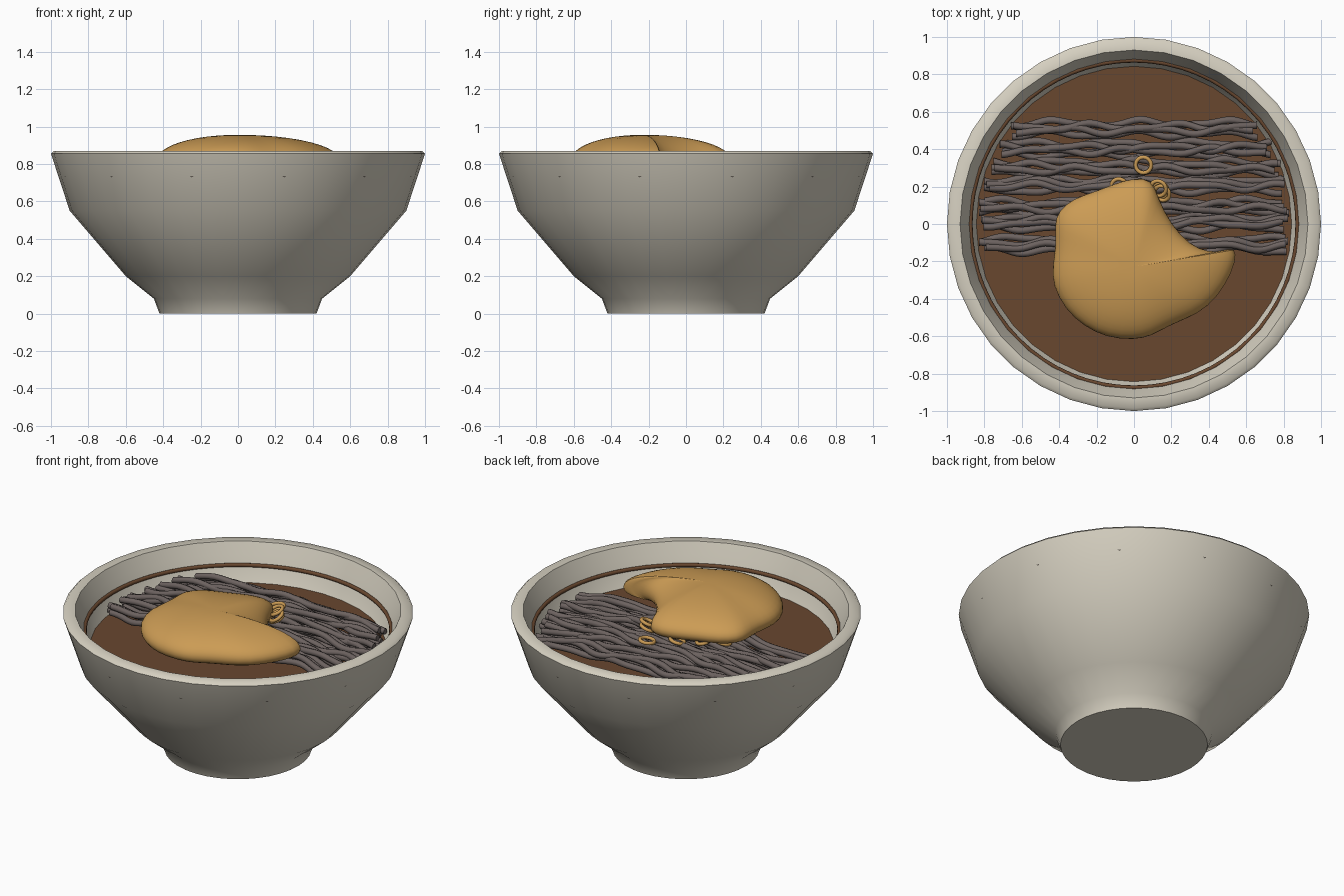
import bpy, bmesh, math, random

if "Cube" in bpy.data.objects:
    bpy.data.objects.remove(bpy.data.objects["Cube"])
random.seed(4)


def mat(name, r, g, b):
    m = bpy.data.materials.new(name)
    m.diffuse_color = (r, g, b, 1)
    m.use_nodes = True
    m.node_tree.nodes["Principled BSDF"].inputs["Base Color"].default_value = m.diffuse_color
    return m


CERAMIC = mat("cream ceramic", .67, .63, .53)
BROTH = mat("brown broth", .14, .063, .028)
NOODLE = mat("grey noodle", .15, .122, .115)
BATTER = mat("golden batter", .60, .33, .09)
BAND = mat("grey band", .13, .115, .095)


def finish(name, bm, m, angle=40):
    bmesh.ops.recalc_face_normals(bm, faces=bm.faces)
    me = bpy.data.meshes.new(name)
    bm.to_mesh(me)
    bm.free()
    ob = bpy.data.objects.new(name, me)
    bpy.context.collection.objects.link(ob)
    me.materials.append(m)
    bpy.context.view_layer.objects.active = ob
    ob.select_set(True)
    bpy.ops.object.shade_smooth_by_angle(angle=math.radians(angle))
    ob.select_set(False)
    return ob


def skin(bm, rings, closed=False):
    """Join rings of points with quads; cap the ends unless closed."""
    vs = [[bm.verts.new(p) for p in r] for r in rings]
    n = len(vs[0])
    for i in range(len(vs) if closed else len(vs) - 1):
        a, b = vs[i], vs[(i + 1) % len(vs)]
        for j in range(n):
            k = (j + 1) % n
            bm.faces.new((a[j], a[k], b[k], b[j]))
    if not closed:
        bm.faces.new(vs[0])
        bm.faces.new(vs[-1])


def lathe(name, profile, m, seg, angle=40):
    bm = bmesh.new()
    skin(bm, [[(r * math.cos(2 * math.pi * i / seg), r * math.sin(2 * math.pi * i / seg), z)
               for i in range(seg)] for r, z in profile])
    return finish(name, bm, m, angle)


def torus(name, c, R, r, m, seg=24, tilt=(0, 0, 0)):
    bpy.ops.mesh.primitive_torus_add(location=c, rotation=tilt, major_radius=R, minor_radius=r,
                                     major_segments=seg, minor_segments=8)
    ob = bpy.context.object
    ob.name = name
    ob.data.materials.append(m)
    bpy.ops.object.shade_smooth()
    ob.select_set(False)


# Bowl with foot, thick wall and chamfered rim
lathe("bowl", [(.42, 0), (.45, .08), (.60, .20), (.90, .55), (1.0, .855), (.985, .87),
               (.93, .87), (.90, .80), (.88, .75), (.832, .62), (.55, .27), (.3, .2)], CERAMIC, 36, 50)

# Painted bands, mostly sunk into the wall
torus("inner_band", (0, 0, .745), .875, .012, BROTH, 64)
torus("outer_band", (0, 0, .735), .9455, .0122, BAND, 48)

# Broth surface
lathe("broth", [(.80, .60), (.848, .65)], BROTH, 48)

# Noodles: bundles of wavy strands running left to right
bm = bmesh.new()
for row, y0 in enumerate((.51, .40, .30, .21, .09, .01, -.11)):
    half = min(.83, math.sqrt(.84 ** 2 - y0 ** 2))
    for s in range(4):
        p1, p2 = random.uniform(0, 6.28), random.uniform(0, 6.28)
        dy, layer = (s - 1.5) * .019, (.675, .71, .70, .675)[s]
        x0 = -half + random.uniform(0, .04)
        x1 = half - random.uniform(0, .04)
        rings = []
        for i in range(57):
            x = x0 + (x1 - x0) * i / 56
            y = y0 + dy + .014 * math.sin(x * 14 + p1) + .006 * math.sin(x * 25 + p2)
            z = layer + .045 * (1 - (x / .85) ** 2) + .012 * math.sin(x * 14 + p2)
            rings.append([(x, y + .019 * math.cos(a * math.pi / 4), z + .019 * math.sin(a * math.pi / 4))
                          for a in range(8)])
        skin(bm, rings)
finish("noodles", bm, NOODLE, 60)

# Fritter: a domed slab with a bite-shaped notch
outline = [(-.43, .0), (-.41, .07), (-.33, .14), (-.2, .18), (-.09, .225), (0, .25), (.1, .245),
           (.13, .14), (.2, .0), (.3, -.11), (.4, -.15), (.48, -.145), (.55, -.12), (.55, -.20),
           (.5, -.32), (.4, -.45), (.28, -.51), (.18, -.55), (.1, -.60), (0, -.625),
           (-.15, -.61), (-.27, -.55), (-.37, -.46), (-.44, -.33), (-.44, -.22), (-.42, -.12)]
bm = bmesh.new()
levels = [(.4, .77), (.85, .765), (.97, .785), (1, .82), (.97, .855), (.88, .887),
          (.72, .917), (.5, .94), (.25, .953), (.08, .955)]
cx, cy = 0, -.29
skin(bm, [[(cx + (x - cx) * s, cy + (y - cy) * s + .06 * (1 - s), z) for x, y in outline]
          for s, z in levels])
fritter = finish("fritter", bm, BATTER, 80)
sub = fritter.modifiers.new("smooth", 'SUBSURF')
sub.levels = sub.render_levels = 1

# Small golden rings scattered beside and under the fritter
for i, (x, y, z, t) in enumerate([(.05, .315, .785, .1), (.14, .18, .79, .3), (.15, .165, .81, .4),
                                  (.13, .19, .83, .3), (-.08, .20, .775, .2), (-.2, .11, .775, -.2),
                                  (-.3, .06, .775, .2), (.02, .1, .775, 0)]):
    torus(f"garnish_ring_{i + 1}", (x, y, z), .042, .011, BATTER, 20, (t, -t, 0))
